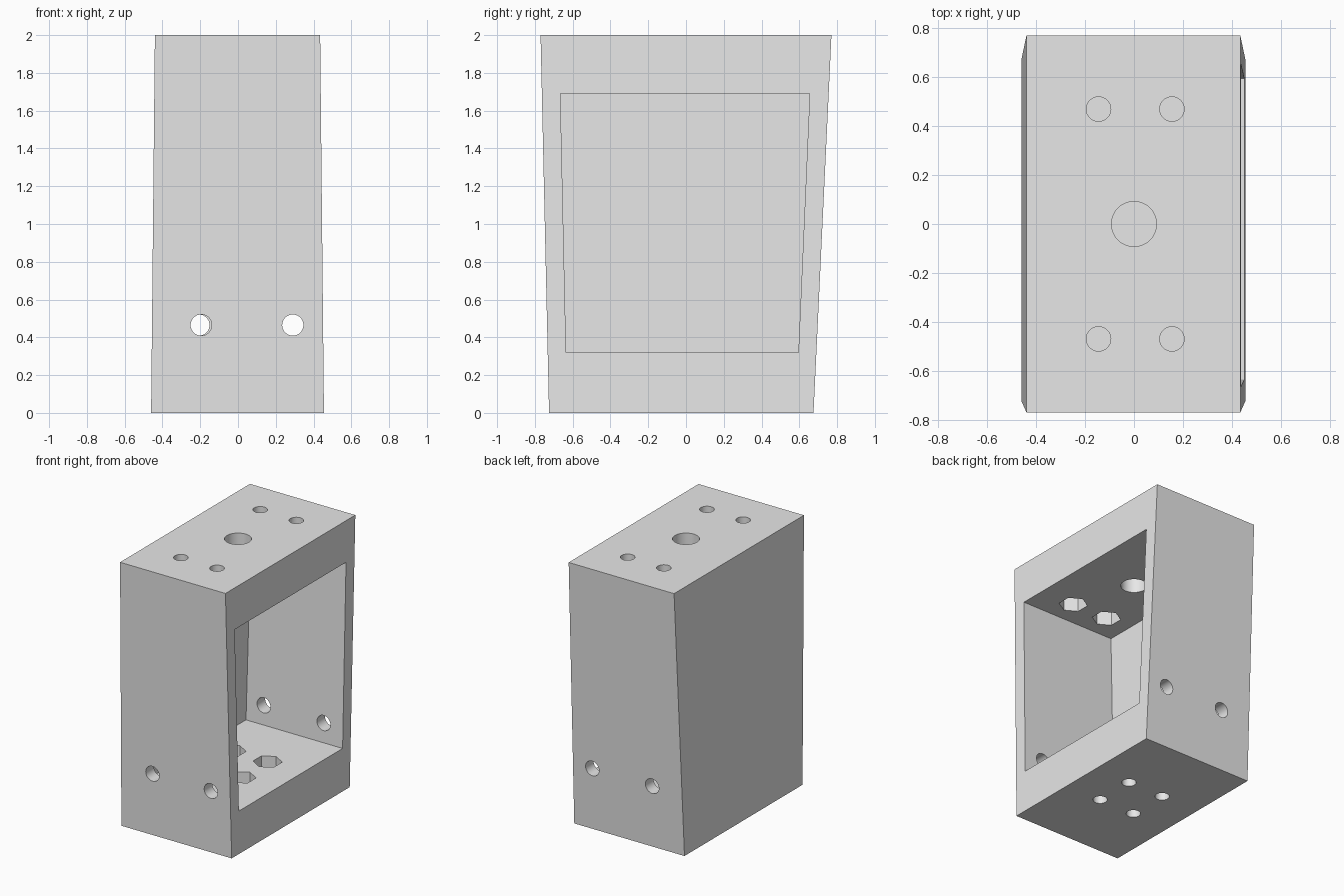
import bpy, bmesh, math
from mathutils import Matrix, Vector

cube = bpy.data.objects.get("Cube")
if cube:
    bpy.data.objects.remove(cube, do_unlink=True)

# Single plain grey material
grey = bpy.data.materials.new("plain_grey")
grey.use_nodes = True
grey.diffuse_color = (0.8, 0.8, 0.8, 1)
grey.node_tree.nodes["Principled BSDF"].inputs["Base Color"].default_value = (0.8, 0.8, 0.8, 1)


def add_object(name, bm):
    bmesh.ops.recalc_face_normals(bm, faces=bm.faces)
    mesh = bpy.data.meshes.new(name)
    bm.to_mesh(mesh)
    bm.free()
    mesh.materials.append(grey)
    obj = bpy.data.objects.new(name, mesh)
    bpy.context.collection.objects.link(obj)
    return obj


def tapered_box(name, low, high):
    """Box between two rectangles, each given as (x0, x1, y0, y1, z)."""
    bm = bmesh.new()
    bmesh.ops.create_cube(bm, size=1)
    for v in bm.verts:
        x0, x1, y0, y1, z = high if v.co.z > 0 else low
        v.co = (x1 if v.co.x > 0 else x0, y1 if v.co.y > 0 else y0, z)
    return add_object(name, bm)


def prism(name, start, end, radius, sides=48):
    """Straight cylinder or hexagonal prism between two points."""
    start, end = Vector(start), Vector(end)
    axis = end - start
    bm = bmesh.new()
    bmesh.ops.create_cone(bm, cap_ends=True, segments=sides, radius1=radius,
                          radius2=radius, depth=axis.length)
    turn = axis.to_track_quat('Z', 'Y').to_matrix().to_4x4()
    bm.transform(Matrix.Translation((start + end) / 2) @ turn)
    return add_object(name, bm)


def cut(body, cutter):
    mod = body.modifiers.new("cut", 'BOOLEAN')
    mod.operation = 'DIFFERENCE'
    mod.solver = 'EXACT'
    mod.object = cutter
    bpy.context.view_layer.objects.active = body
    bpy.ops.object.modifier_apply(modifier=mod.name)
    bpy.data.objects.remove(cutter, do_unlink=True)


# Tapered housing and its open-sided cavity
housing = tapered_box("housing", (-0.46, 0.455, -0.725, 0.675, 0),
                      (-0.44, 0.435, -0.77, 0.77, 2))
cut(housing, tapered_box("cavity", (-0.35, 0.6, -0.635, 0.595, 0.32),
                         (-0.35, 0.6, -0.665, 0.655, 1.69)))

# Rows of holes through the front and back walls
for z in (0.465, 1.0, 1.535):
    for x, shift in ((-0.195, -0.012), (0.29, 0)):
        cut(housing, prism("front_hole", (x, -1, z), (x, -0.4, z), 0.056))
        cut(housing, prism("back_hole", (x + shift, 0.4, z), (x + shift, 1, z), 0.056))

# Bolt holes with hexagonal nut pockets in the top and bottom walls
for x in (-0.145, 0.155):
    for y in (-0.47, 0.47):
        cut(housing, prism("top_hole", (x, y, 1.5), (x, y, 2.2), 0.05))
        cut(housing, prism("top_nut_pocket", (x, y, 1.6), (x, y, 1.8), 0.1, 6))
    for y in (-0.18, 0.13):
        cut(housing, prism("bottom_hole", (x, y, -0.2), (x, y, 0.5), 0.05))
        cut(housing, prism("bottom_nut_pocket", (x, y, 0.21), (x, y, 0.45), 0.1, 6))

# Large centre hole in the top wall
cut(housing, prism("centre_hole", (0, 0, 1.5), (0, 0, 2.2), 0.092))

# Smooth the round holes, keep the corners sharp
bpy.ops.object.select_all(action='DESELECT')
housing.select_set(True)
bpy.context.view_layer.objects.active = housing
bpy.ops.object.shade_smooth_by_angle(angle=math.radians(30))
